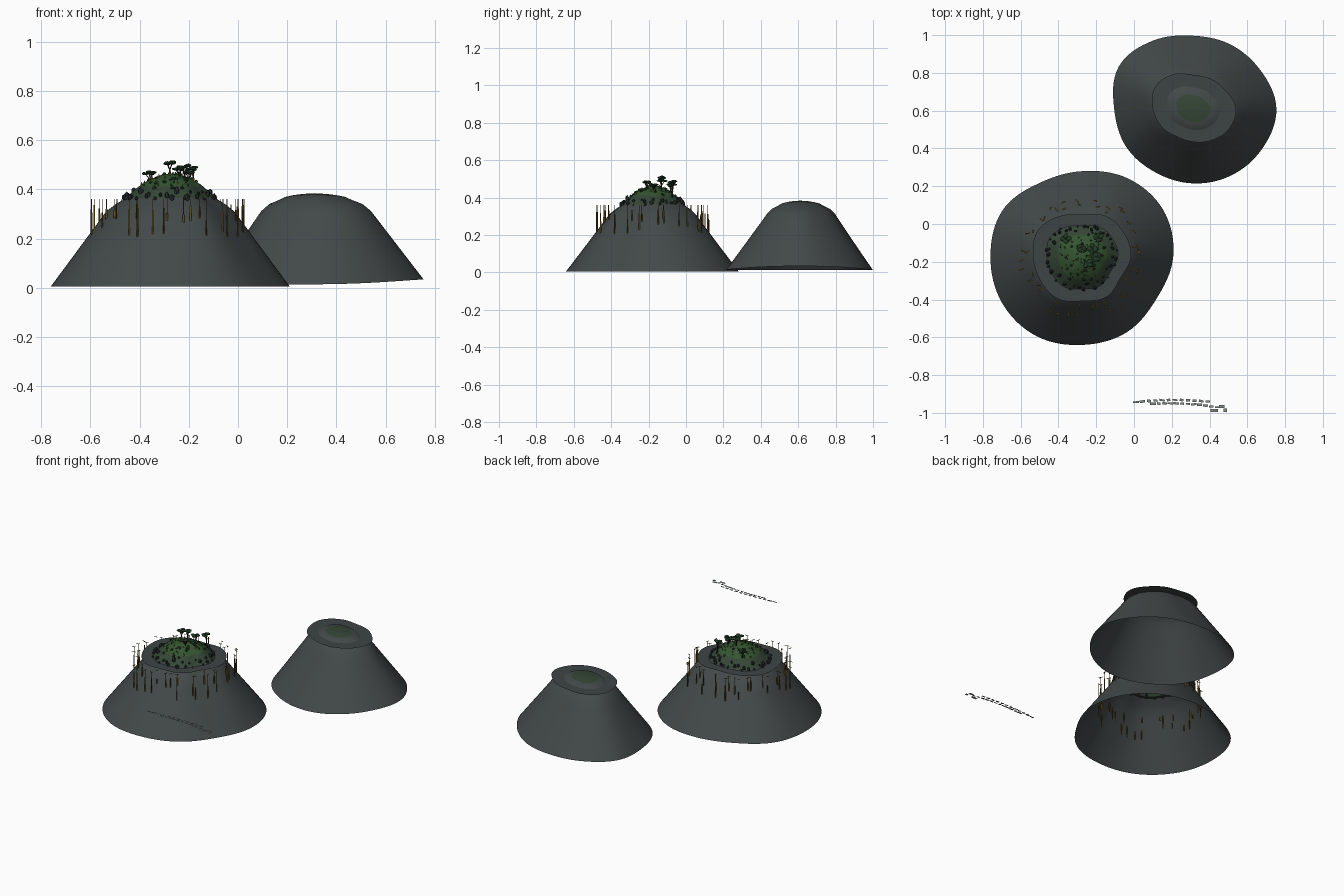
import bpy, bmesh, math, random
from mathutils import Vector, Matrix

random.seed(4)
if "Cube" in bpy.data.objects:
    bpy.data.objects.remove(bpy.data.objects["Cube"], do_unlink=True)


def make_material(name, color):
    mat = bpy.data.materials.new(name)
    mat.use_nodes = True
    rgba = (*color, 1)
    mat.diffuse_color = rgba
    mat.node_tree.nodes["Principled BSDF"].inputs["Base Color"].default_value = rgba
    return mat


stone = make_material("slate stone", (0.056, 0.067, 0.066))
shelf = make_material("wet shelf grey", (0.048, 0.057, 0.057))
moss = make_material("moss green", (0.035, 0.062, 0.036))
grass = make_material("grass green", (0.034, 0.09, 0.03))
boulder_grey = make_material("dark boulder", (0.022, 0.027, 0.03))
leaf = make_material("leaf green", (0.016, 0.045, 0.02))
bark = make_material("bark brown", (0.03, 0.022, 0.015))
kelp_brown = make_material("kelp brown", (0.12, 0.075, 0.012))
straw = make_material("straw yellow", (0.25, 0.27, 0.04))
foam = make_material("foam grey", (0.24, 0.27, 0.27))
water = 0.36


def finish(bm, name, mats, smooth=False):
    mesh = bpy.data.meshes.new(name)
    bm.to_mesh(mesh)
    bm.free()
    for mat in mats:
        mesh.materials.append(mat)
    obj = bpy.data.objects.new(name, mesh)
    bpy.context.collection.objects.link(obj)
    if smooth:
        bpy.ops.object.select_all(action='DESELECT')
        obj.select_set(True)
        bpy.context.view_layer.objects.active = obj
        bpy.ops.object.shade_smooth_by_angle(angle=math.radians(35))
    return obj


def radius_at(radii, angle):
    """Smooth closed outline through evenly spaced radii."""
    n = len(radii)
    t = (angle / math.tau) % 1 * n
    i = int(t)
    f = t - i
    a, b, c, d = (radii[(i + k) % n] for k in (-1, 0, 1, 2))
    return b + 0.5 * f * (c - a + f * (2*a - 5*b + 4*c - d + f * (3*(b - c) + d - a)))


class Mound:
    """Hollow hill: a wall from base to rim, then a cap of scaled rims."""
    def __init__(self, center, base, rim, base_z, rim_z, cap, tilt=0):
        self.center, self.base, self.rim = Vector(center), base, rim
        self.base_z, self.rim_z, self.tilt = base_z, rim_z, tilt
        self.cap = [(1, rim_z)] + cap

    def wall(self, angle, t):
        r = radius_at(self.base, angle) * (1 - t) + radius_at(self.rim, angle) * t
        low = self.base_z + self.tilt * max(0, math.cos(angle)) ** 2
        return self.place(angle, r, low * (1 - t) + self.rim_z * t)

    def top(self, angle, s):
        for (s0, z0), (s1, z1) in zip(self.cap, self.cap[1:]):
            if s >= s1:
                z = z0 + (z1 - z0) * (s0 - s) / (s0 - s1)
                break
        return self.place(angle, radius_at(self.rim, angle) * s, z)

    def place(self, angle, r, z):
        return Vector((self.center.x + r * math.cos(angle),
                       self.center.y + r * math.sin(angle), z))

    def build(self, name, mats, bands, sides=96):
        bm = bmesh.new()
        angles = [math.tau * i / sides for i in range(sides)]
        rows = [[bm.verts.new(self.wall(a, k / 6)) for a in angles] for k in range(7)]
        scales = [s for s, z in self.cap[1:-1]]
        rows += [[bm.verts.new(self.top(a, s)) for a in angles] for s in scales]
        tags = [1] * 6 + scales
        peak = bm.verts.new(self.top(0, 0))
        for tag, low, high in zip(tags, rows, rows[1:]):
            for i in range(sides):
                j = (i + 1) % sides
                face = bm.faces.new((low[i], low[j], high[j], high[i]))
                face.material_index = sum(tag < b for b in bands)
        for i in range(sides):
            face = bm.faces.new((rows[-1][i], rows[-1][(i + 1) % sides], peak))
            face.material_index = len(mats) - 1
        return finish(bm, name, mats, smooth=True)

    def build_shelf(self, name, inner, sides=96):
        """Flat sheet at the water level reaching out past the slope."""
        bm = bmesh.new()
        rows = [[bm.verts.new(self.place(a, radius_at(self.rim, a) * s, water))
                 for a in (math.tau * i / sides for i in range(sides))] for s in (1, inner)]
        for i in range(sides):
            j = (i + 1) % sides
            bm.faces.new((rows[0][i], rows[0][j], rows[1][j], rows[1][i]))
        return finish(bm, name, [shelf])


# Hills with their water-level shelves
main = Mound((-0.27, -0.17),
             [.478, .49, .475, .45, .45, .49, .49, .495, .49, .47, .465, .45],
             [.255, .25, .245, .22, .245, .275, .265, .26, .262, .238, .25, .23],
             0.006, 0.31,
             [(.85, .34), (.7, .364), (.64, .38), (.5, .412), (.35, .438),
              (.2, .455), (.1, .461), (0, .463)])
main.build("main_hill", [stone, moss, grass], [.69, .45])
main.build_shelf("main_shelf", .66)
rear = Mound((0.31, 0.61),
             [.444, .413, .395, .387, .417, .45, .415, .405, .39, .395, .408, .425],
             [.23, .2, .185, .18, .21, .23, .21, .19, .17, .175, .195, .22],
             0.014, 0.312,
             [(.85, .34), (.64, .359), (.55, .369), (.4, .376), (.22, .381), (0, .384)], 0.02)
rear.build("rear_hill", [stone, moss], [.23])
rear.build_shelf("rear_shelf", .6)


def add_blob(bm, at, size, rough=0.0, detail=1, index=0):
    spin = Matrix.Rotation(random.uniform(0, math.tau), 4, 'Z')
    verts = bmesh.ops.create_icosphere(bm, subdivisions=detail, radius=1)["verts"]
    for v in verts:
        p = v.co * random.uniform(1 - rough, 1 + rough)
        v.co = at + spin @ Vector((p.x * size[0], p.y * size[1], p.z * size[2]))
    for f in {f for v in verts for f in v.link_faces}:
        f.material_index = index


def add_rod(bm, start, end, r0, r1, index=0, sides=6):
    axis = end - start
    turn = axis.to_track_quat('Z', 'Y').to_matrix().to_4x4()
    matrix = Matrix.Translation((start + end) / 2) @ turn
    verts = bmesh.ops.create_cone(bm, cap_ends=True, segments=sides, radius1=r0, radius2=r1,
                                  depth=axis.length, matrix=matrix)["verts"]
    for f in {f for v in verts for f in v.link_faces}:
        f.material_index = index


def add_strip(bm, start, end, side):
    bm.faces.new([bm.verts.new(p) for p in (start - side, end - side, end + side, start + side)])


# Boulders around the grassy dome
bm = bmesh.new()
for i in range(48):
    at = main.top(math.tau * i / 48 + random.uniform(-.06, .06), random.uniform(.6, .74))
    s = random.uniform(.006, .013)
    add_blob(bm, at + Vector((0, 0, s * .5)), (s, s * .8, s * random.uniform(1, 1.8)), 0.2)
finish(bm, "boulders", [boulder_grey])

# Shrubs and dry grass tufts
bm = bmesh.new()
for i in range(26):
    at = main.top(random.uniform(0, math.tau), random.uniform(.25, .6))
    s = random.uniform(.005, .011)
    add_blob(bm, at, (s, s, s * .9), 0.15)
finish(bm, "shrubs", [leaf])
bm = bmesh.new()
for i in range(70):
    at = main.top(random.uniform(0, math.tau), random.uniform(.03, .5))
    lean = Vector((random.uniform(-.006, .006), random.uniform(-.006, .006), .009))
    add_rod(bm, at, at + lean, .0045, .0005, i % 2, 3)
finish(bm, "grass_tufts", [straw, grass])

# Flat-topped trees
tree_tops = [(-.36, -.08, .468), (-.28, -.13, .508), (-.24, -.21, .485),
             (-.185, -.07, .486), (-.22, -.13, .495), (-.2, -.17, .47)]
bm = bmesh.new()
for x, y, z in tree_tops:
    top = Vector((x, y, z))
    foot = Vector((x + .008, y - .004, z - .085))
    fork = foot.lerp(top, .65)
    add_rod(bm, foot, fork, .005, .0035)
    for k in range(5):
        a = math.tau * k / 5 + random.random()
        reach = random.uniform(.008, .018)
        tip = top + Vector((reach * math.cos(a), reach * math.sin(a), random.uniform(-.006, .004)))
        add_rod(bm, fork, tip, .0025, .0015)
        add_blob(bm, tip, (.015, .013, .006), 0.12, 2, 1)
finish(bm, "trees", [bark, leaf])

# Kelp ribbons rising through the slope to the water level
bm = bmesh.new()
for i in range(46):
    a = math.tau * (i // 2) / 23 + random.uniform(-.1, .1)
    root = main.wall(a, random.uniform(.66, .93))
    crown = Vector((root.x, root.y, water))
    root.z -= random.uniform(.02, .1)
    middle = root.lerp(crown, random.uniform(.6, .85))
    b = random.uniform(0, math.pi)
    across = Vector((math.cos(b), math.sin(b), 0))
    along = Vector((-math.sin(b), math.cos(b), 0))
    for side in (across, along):
        add_strip(bm, root, middle, side * .0035)
        add_strip(bm, middle, crown, side * .0012)
    for k in (-1, 1):
        add_strip(bm, crown, crown + across * k * random.uniform(.008, .016), along * .0035)
finish(bm, "kelp", [kelp_brown])

# Broken foam streaks lying flat on the water level
bm = bmesh.new()
for start, end, count in (((.01, -.943), (.39, -.94), 12), ((.1, -.952), (.44, -.97), 12)):
    for i in range(count):
        t = i / (count - 1)
        x = start[0] + (end[0] - start[0]) * t
        y = start[1] + (end[1] - start[1]) * t + .01 * math.sin(math.pi * t)
        size = (random.uniform(.018, .034), random.uniform(.009, .014), 1, 1)
        bmesh.ops.create_grid(bm, x_segments=1, y_segments=1, size=.5,
                              matrix=Matrix.Translation((x, y, water))
                              @ Matrix.Rotation(random.uniform(-.25, .1), 4, 'Z')
                              @ Matrix.Diagonal(size))
for x, y, w in ((.465, -.966, .03), (.425, -.988, .04), (.484, -.986, .018)):
    bmesh.ops.create_grid(bm, x_segments=1, y_segments=1, size=.5,
                          matrix=Matrix.Translation((x, y, water))
                          @ Matrix.Diagonal((w, .016, 1, 1)))
finish(bm, "foam_streaks", [foam])
